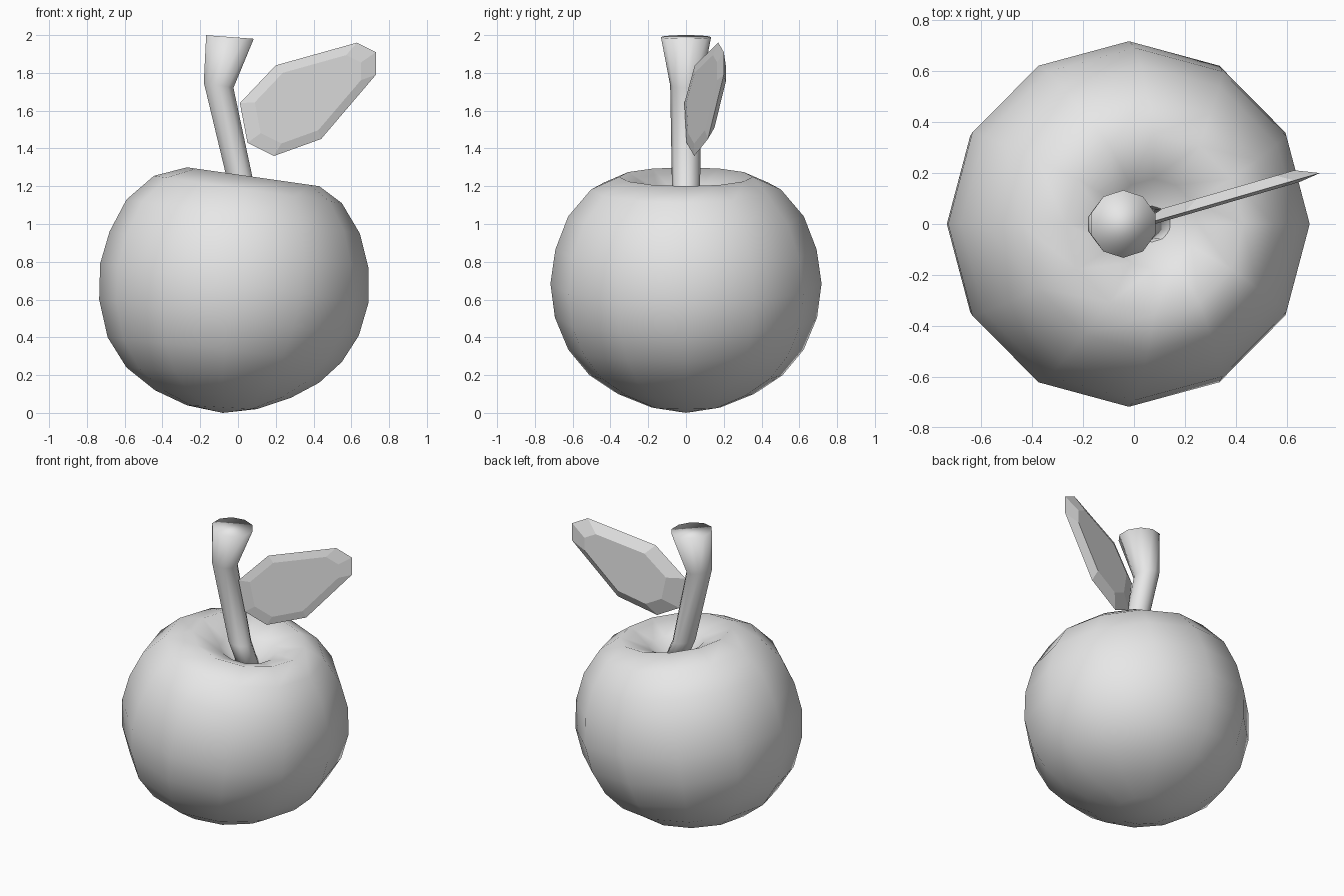
import bpy, bmesh, math
from mathutils import Vector

cube = bpy.data.objects.get("Cube")
if cube:
    bpy.data.objects.remove(cube)

grey = bpy.data.materials.new("plain grey")
grey.use_nodes = True
grey.diffuse_color = (0.8, 0.8, 0.8, 1)
grey.node_tree.nodes["Principled BSDF"].inputs["Base Color"].default_value = (0.8, 0.8, 0.8, 1)


def finish(bm, name, smooth):
    bmesh.ops.recalc_face_normals(bm, faces=bm.faces)
    for f in bm.faces:
        f.smooth = smooth
    mesh = bpy.data.meshes.new(name)
    bm.to_mesh(mesh)
    bm.free()
    mesh.materials.append(grey)
    obj = bpy.data.objects.new(name, mesh)
    bpy.context.collection.objects.link(obj)
    return obj


def bridge(bm, a, b):
    n = len(a)
    for i in range(n):
        bm.faces.new((a[i], a[(i + 1) % n], b[(i + 1) % n], b[i]))


def fan(bm, ring, point):
    tip = bm.verts.new(point)
    for i in range(len(ring)):
        bm.faces.new((ring[i], ring[(i + 1) % len(ring)], tip))


def tilted_ring(bm, left, right, sides, phase=0):
    """Circle whose diameter runs between two (x, z) points."""
    l, r = Vector((left[0], 0, left[1])), Vector((right[0], 0, right[1]))
    mid, half = (l + r) / 2, (r - l) / 2
    side = Vector((0, half.length, 0))
    angles = [phase + 2 * math.pi * i / sides for i in range(sides)]
    return [bm.verts.new(mid + half * math.cos(a) + side * math.sin(a)) for a in angles]


# Fruit body: leaning rings from the base, over the rim and into the dimple
body_rings = [
    ((-.27, .04), (.10, .02)), ((-.44, .12), (.28, .08)), ((-.59, .24), (.43, .16)),
    ((-.69, .40), (.55, .27)), ((-.735, .60), (.64, .41)), ((-.73, .79), (.69, .58)),
    ((-.68, .96), (.69, .77)), ((-.59, 1.13), (.645, .95)), ((-.445, 1.255), (.55, 1.11)),
    ((-.27, 1.30), (.43, 1.20)), ((-.10, 1.20), (.25, 1.15)),
]
bm = bmesh.new()
rings = [tilted_ring(bm, l, r, 12) for l, r in body_rings]
for a, b in zip(rings, rings[1:]):
    bridge(bm, a, b)
fan(bm, rings[0], (-.08, 0, 0))
fan(bm, rings[-1], (.06, 0, 1.03))
finish(bm, "fruit_body", True)

# Stem: bent tube, flared at the top
stem_rings = [((.01, 1.07), (.15, 1.07)), ((-.06, 1.23), (.088, 1.21)),
              ((-.185, 1.75), (-.02, 1.72)), ((-.175, 2.0), (.09, 1.98))]
bm = bmesh.new()
rings = [tilted_ring(bm, l, r, 10, math.radians(18)) for l, r in stem_rings]
for a, b in zip(rings, rings[1:]):
    bridge(bm, a, b)
bm.faces.new(rings[0])
bm.faces.new(rings[-1])
finish(bm, "stem", True)

# Leaf: thin faceted blade, shallow in front and fuller behind
outline = [(.01, 1.64), (.20, 1.84), (.63, 1.96), (.73, 1.91),
           (.73, 1.79), (.44, 1.45), (.19, 1.36), (.05, 1.43)]
centre = (.37, 1.66)


def leaf_ring(bm, scale, offset):
    ring = []
    for x, z in outline:
        px = centre[0] + (x - centre[0]) * scale
        pz = centre[1] + (z - centre[1]) * scale
        ring.append(bm.verts.new((px, .29 * (px - .04) + offset, pz)))
    return ring


bm = bmesh.new()
front, edge, back = leaf_ring(bm, .78, -.012), leaf_ring(bm, 1, 0), leaf_ring(bm, .72, .04)
bridge(bm, front, edge)
bridge(bm, edge, back)
bm.faces.new(front)
bm.faces.new(back)
finish(bm, "leaf", False)
